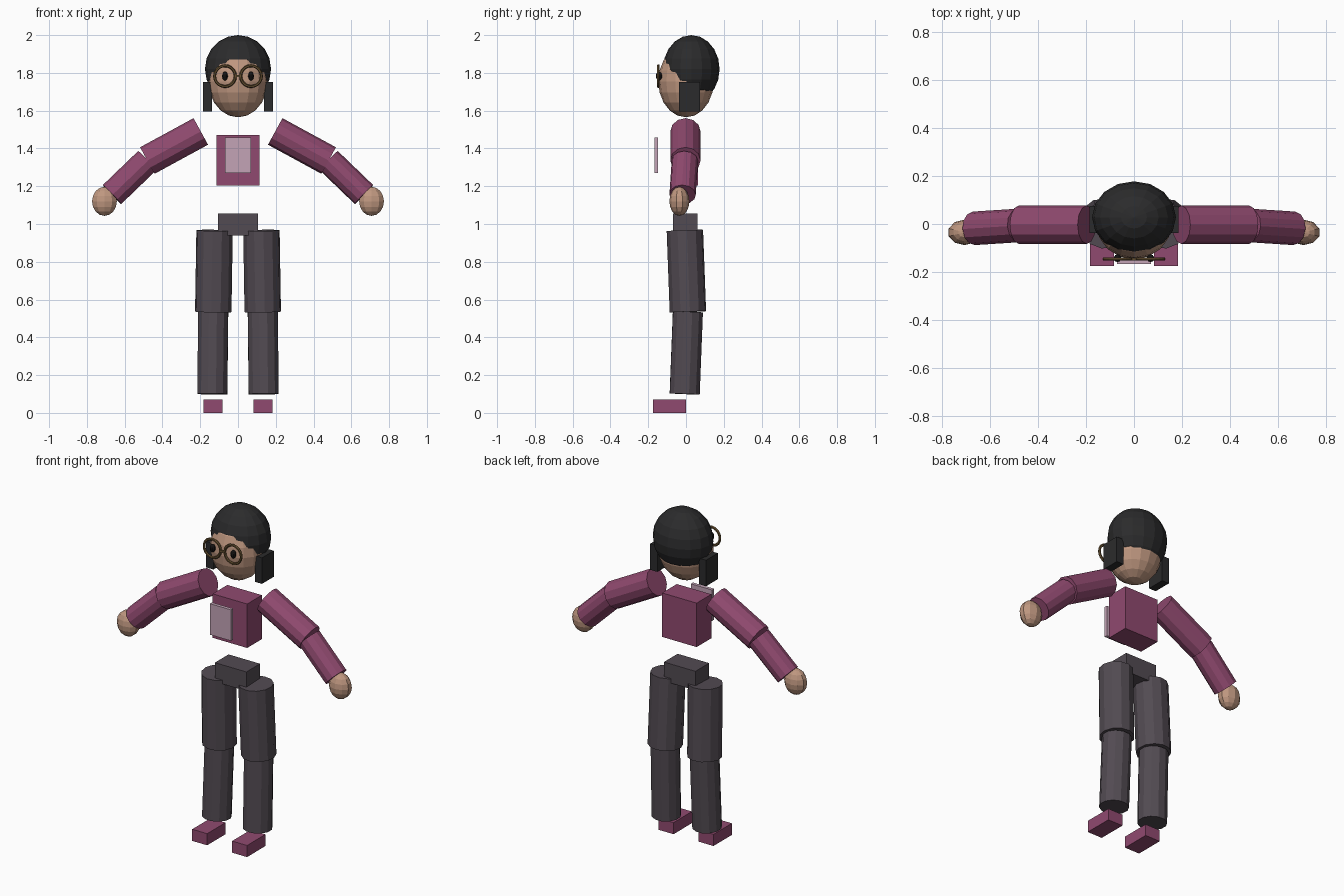
import bpy
import math
from mathutils import Vector

if "Cube" in bpy.data.objects:
    bpy.data.objects.remove(bpy.data.objects["Cube"])


def material(name, rgb):
    m = bpy.data.materials.new(name)
    m.diffuse_color = (*rgb, 1)
    m.use_nodes = True
    m.node_tree.nodes["Principled BSDF"].inputs["Base Color"].default_value = m.diffuse_color
    return m


PLUM = material("plum_cloth", (0.28, 0.068, 0.16))
PANTS = material("grey_cloth", (0.085, 0.07, 0.085))
SKIN = material("skin", (0.52, 0.31, 0.215))
HAIR = material("black_hair", (0.024, 0.024, 0.025))
MAUVE = material("pale_mauve", (0.55, 0.37, 0.47))
BRASS = material("brass", (0.13, 0.08, 0.03))
EYE = material("eye_black", (0.008, 0.007, 0.007))


def finish(name, mat):
    ob = bpy.context.object
    ob.name = name
    ob.data.name = name
    ob.data.materials.append(mat)
    return ob


def box(name, mat, lo, hi):
    lo, hi = Vector(lo), Vector(hi)
    bpy.ops.mesh.primitive_cube_add(size=1, location=(lo + hi) / 2)
    bpy.context.object.scale = hi - lo
    return finish(name, mat)


def ball(name, mat, centre, radii, segments=16, rings=10):
    bpy.ops.mesh.primitive_uv_sphere_add(segments=segments, ring_count=rings,
                                         radius=1, location=centre)
    bpy.context.object.scale = radii
    return finish(name, mat)


def limb(name, mat, start, end, radius, sides=12):
    a, b = Vector(start), Vector(end)
    bpy.ops.mesh.primitive_cylinder_add(vertices=sides, radius=radius,
                                        depth=(b - a).length, location=(a + b) / 2)
    ob = bpy.context.object
    ob.rotation_mode = 'QUATERNION'
    ob.rotation_quaternion = (b - a).to_track_quat('Z', 'Y')
    return finish(name, mat)


# Head and hair
ball("head", SKIN, (0, 0, 1.755), (0.157, 0.147, 0.19))
ball("hair_cap", HAIR, (0, 0.028, 1.82), (0.175, 0.15, 0.18))

# Torso, chest panel and pelvis
box("torso", PLUM, (-0.115, -0.077, 1.205), (0.115, 0.063, 1.47))
box("chest_panel", MAUVE, (-0.07, -0.167, 1.27), (0.07, -0.147, 1.457))
box("pelvis", PANTS, (-0.105, -0.07, 0.94), (0.105, 0.06, 1.055))

# Glasses bridge
box("glasses_bridge", BRASS, (-0.012, -0.152, 1.777), (0.012, -0.142, 1.789))

for side, s in (("left", 1), ("right", -1)):
    # Side hair lock
    x = 0.162 * s
    box(side + "_hair_lock", HAIR, (x - 0.024, -0.037, 1.595), (x + 0.024, 0.075, 1.752))

    # Glasses rim and eye
    bpy.ops.mesh.primitive_torus_add(major_segments=20, minor_segments=6,
                                     major_radius=0.055, minor_radius=0.008,
                                     location=(0.069 * s, -0.146, 1.783),
                                     rotation=(math.pi / 2, 0, 0))
    finish(side + "_glasses_rim", BRASS)
    ball(side + "_eye", EYE, (0.069 * s, -0.143, 1.783), (0.016, 0.016, 0.024), 10, 8)

    # Arm and hand
    limb(side + "_upper_arm", PLUM, (0.197 * s, -0.003, 1.49), (0.48 * s, -0.003, 1.336), 0.08)
    limb(side + "_forearm", PLUM, (0.48 * s, -0.006, 1.336), (0.667 * s, -0.018, 1.156), 0.07)
    ball(side + "_hand", SKIN, (0.707 * s, -0.035, 1.12), (0.069, 0.053, 0.077), 10, 8)

    # Leg and shoe
    limb(side + "_thigh", PANTS, (0.124 * s, -0.006, 0.966), (0.131 * s, 0.01, 0.535), 0.097)
    limb(side + "_shin", PANTS, (0.131 * s, 0.01, 0.535), (0.136 * s, -0.007, 0.1), 0.082)
    x = 0.133 * s
    box(side + "_shoe", PLUM, (x - 0.05, -0.175, 0), (x + 0.05, 0, 0.07))
